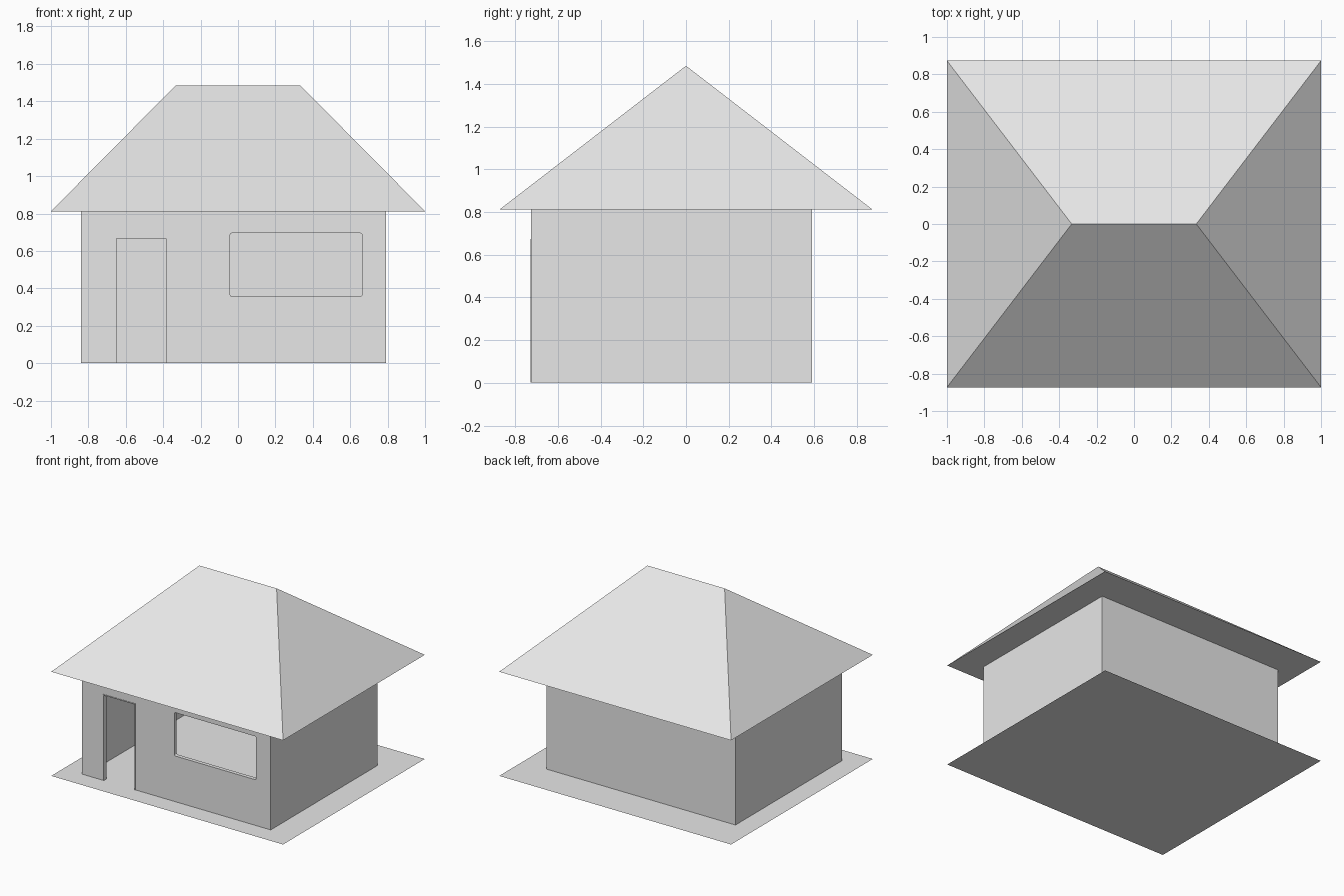
import bpy, bmesh

old = bpy.data.objects.get("Cube")
if old:
    bpy.data.objects.remove(old, do_unlink=True)

GREY = (0.8, 0.8, 0.8, 1)
mat = bpy.data.materials.new("light_grey")
mat.use_nodes = True
mat.diffuse_color = GREY
mat.node_tree.nodes["Principled BSDF"].inputs["Base Color"].default_value = GREY

EAVE = 0.812
RIDGE = 1.485
THICK = 0.03
LEFT, RIGHT, FRONT, BACK = -0.84, 0.79, -0.725, 0.59


def finish(name, bm):
    bmesh.ops.recalc_face_normals(bm, faces=bm.faces)
    mesh = bpy.data.meshes.new(name)
    bm.to_mesh(mesh)
    bm.free()
    mesh.materials.append(mat)
    obj = bpy.data.objects.new(name, mesh)
    bpy.context.collection.objects.link(obj)
    return obj


def box(name, x0, x1, y0, y1, z0, z1, round_corners=0):
    bm = bmesh.new()
    bmesh.ops.create_cube(bm, size=1)
    for v in bm.verts:
        v.co.x = x1 if v.co.x > 0 else x0
        v.co.y = y1 if v.co.y > 0 else y0
        v.co.z = z1 if v.co.z > 0 else z0
    if round_corners:
        edges = [e for e in bm.edges if abs(e.verts[0].co.y - e.verts[1].co.y) > 0.01]
        bmesh.ops.bevel(bm, geom=edges, offset=round_corners, segments=3,
                        profile=0.5, affect='EDGES')
    return finish(name, bm)


def cut(target, cutter):
    mod = target.modifiers.new("cut", 'BOOLEAN')
    mod.operation = 'DIFFERENCE'
    mod.solver = 'EXACT'
    mod.object = cutter
    bpy.context.view_layer.objects.active = target
    bpy.ops.object.modifier_apply(modifier=mod.name)
    bpy.data.objects.remove(cutter, do_unlink=True)


# Ground slab: a thin sheet as wide as the roof
bm = bmesh.new()
bmesh.ops.create_grid(bm, x_segments=1, y_segments=1, size=1)
bmesh.ops.scale(bm, vec=(1, 0.873, 1), verts=bm.verts)
finish("floor", bm)

# Walls: hollow shell with a doorway and a window opening
walls = box("walls", LEFT, RIGHT, FRONT, BACK, 0.001, EAVE)
cut(walls, box("room_cutter", LEFT + THICK, RIGHT - THICK,
               FRONT + THICK, BACK - THICK, -0.1, 1))
cut(walls, box("door_cutter", -0.653, -0.38, FRONT - 0.1, FRONT + 0.1, -0.1, 0.67))
cut(walls, box("window_cutter", -0.042, 0.663, FRONT - 0.1, FRONT + 0.1,
               0.357, 0.695, 0.01))

# Thin frame lining the doorway
frame = box("door_frame", -0.655, -0.378, FRONT - 0.004, FRONT + THICK + 0.004, 0.001, 0.673)
cut(frame, box("frame_cutter", -0.649, -0.384, FRONT - 0.1, FRONT + 0.1, -0.1, 0.667))

# Hipped roof with a flat underside
bm = bmesh.new()
eaves = [bm.verts.new((x, y, EAVE)) for x, y in
         ((-1, -0.873), (1, -0.873), (1, 0.873), (-1, 0.873))]
west, east = [bm.verts.new((x, 0, RIDGE)) for x in (-0.333, 0.333)]
a, b, c, d = eaves
for face in ((a, b, east, west), (b, c, east), (c, d, west, east), (d, a, west), (d, c, b, a)):
    bm.faces.new(face)
finish("roof", bm)
